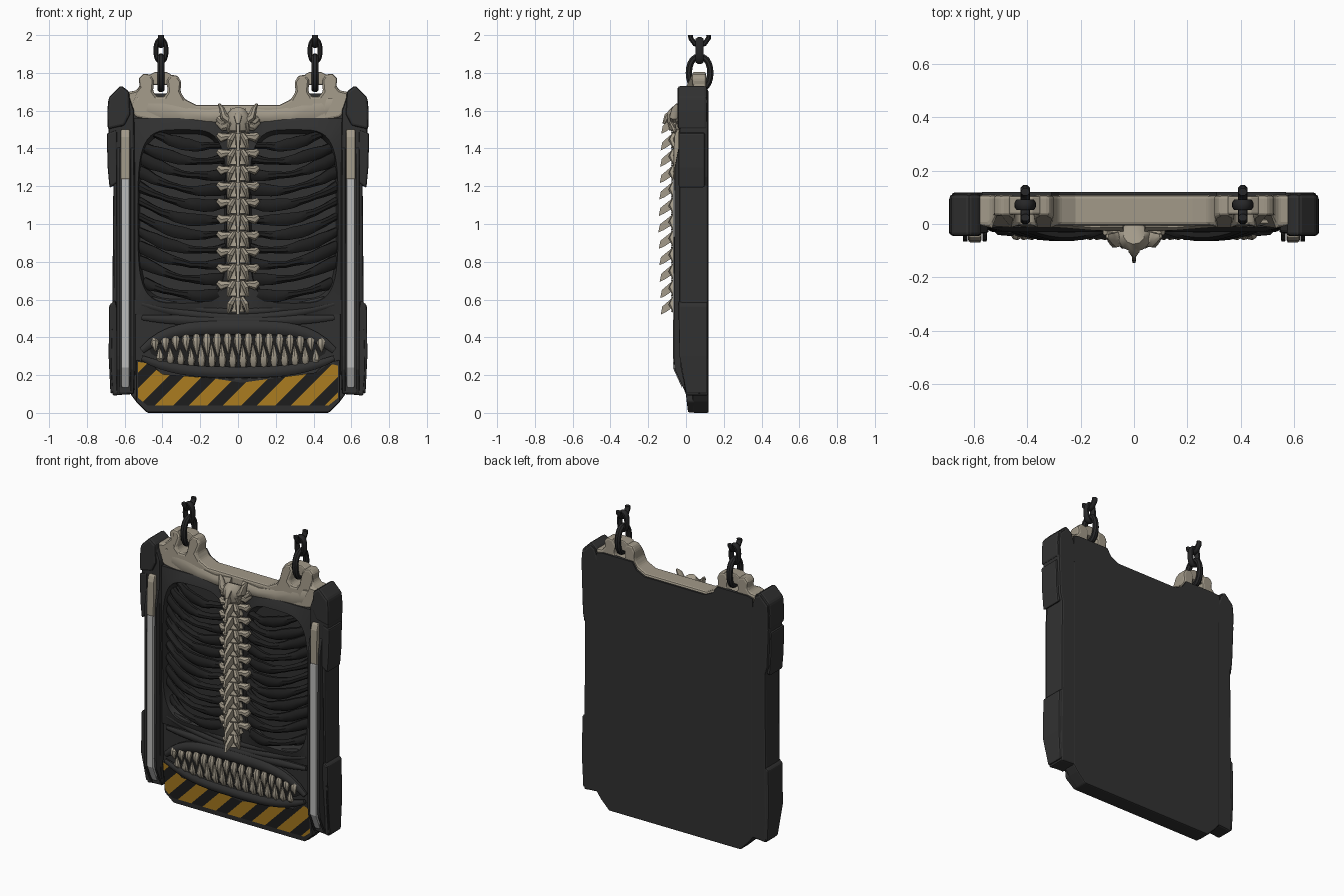
import bpy, bmesh, math, random
from mathutils import Vector

if "Cube" in bpy.data.objects:
    bpy.data.objects.remove(bpy.data.objects["Cube"])
random.seed(4)

def material(name, r, g, b):
    m = bpy.data.materials.new(name)
    m.diffuse_color = (r, g, b, 1)
    m.use_nodes = True
    m.node_tree.nodes["Principled BSDF"].inputs["Base Color"].default_value = m.diffuse_color
    return m

BODY = material("dark_grey_metal", .031, .031, .031)
BLACK = material("black_ribs", .014, .014, .014)
CHAIN = material("chain_iron", .02, .02, .021)
BONE = material("bone", .36, .32, .25)
STEEL = material("pale_steel", .50, .50, .49)
YELLOW = material("warning_yellow", .46, .23, .016)

def finish(bm, name, mats, mirror=False, bevel=0, smooth=False):
    bmesh.ops.recalc_face_normals(bm, faces=bm.faces[:])
    me = bpy.data.meshes.new(name)
    bm.to_mesh(me)
    bm.free()
    ob = bpy.data.objects.new(name, me)
    bpy.context.collection.objects.link(ob)
    for m in (mats if isinstance(mats, list) else [mats]):
        me.materials.append(m)
    if mirror:
        ob.modifiers.new("mirror", 'MIRROR').use_mirror_merge = False
    if bevel:
        b = ob.modifiers.new("bevel", 'BEVEL')
        b.width, b.segments = bevel, 2
    if smooth:
        bpy.ops.object.select_all(action='DESELECT')
        ob.select_set(True)
        bpy.context.view_layer.objects.active = ob
        bpy.ops.object.shade_smooth_by_angle(angle=math.radians(40))
    return ob

def add_prism(bm, pts, a, b, axis='y'):
    """Outline in xz pushed along y, or outline in yz pushed along x."""
    rows = [[bm.verts.new((p, d, q) if axis == 'y' else (d, p, q)) for p, q in pts] for d in (a, b)]
    n = len(pts)
    bm.faces.new(rows[0])
    bm.faces.new(rows[1][::-1])
    for i in range(n):
        bm.faces.new((rows[0][i], rows[0][(i + 1) % n], rows[1][(i + 1) % n], rows[1][i]))
    return rows[0] + rows[1]

def prism(name, pts, a, b, mat, axis='y', shape=None, **kw):
    bm = bmesh.new()
    for v in add_prism(bm, pts, a, b, axis):
        if shape:
            shape(v.co)
    return finish(bm, name, mat, **kw)

def add_tube(bm, path, radii, ref, sides=8, closed=False):
    """Sweep an elliptical section; radii are (across, along ref)."""
    path, ref, n = [Vector(p) for p in path], Vector(ref), len(path)
    rings = []
    for i, p in enumerate(path):
        if closed:
            t = path[(i + 1) % n] - path[i - 1]
        else:
            t = path[min(i + 1, n - 1)] - path[max(i - 1, 0)]
        t.normalize()
        s = t.cross(ref).normalized()
        u = s.cross(t)
        ra, rb = radii[i] if isinstance(radii, list) else radii
        rings.append([bm.verts.new(p + s * ra * math.cos(k * math.tau / sides + .4)
                                   + u * rb * math.sin(k * math.tau / sides + .4)) for k in range(sides)])
    for i in range(n if closed else n - 1):
        a, b = rings[i], rings[(i + 1) % n]
        for k in range(sides):
            bm.faces.new((a[k], a[(k + 1) % sides], b[(k + 1) % sides], b[k]))
    if not closed:
        bm.faces.new(rings[0])
        bm.faces.new(rings[-1][::-1])

def both(half):
    return half + [(-x, z) for x, z in reversed(half) if x > 0]

# back plate, and thin sheet behind the yoke
prism("back_plate", both([(.48, 0), (.54, .06), (.57, .1), (.57, 1.56)]), .035, .12, BODY, bevel=.008)
prism("back_sheet", both([(0, 1.615), (.22, 1.615), (.28, 1.645), (.31, 1.69), (.53, 1.69), (.57, 1.68),
                          (.57, 1.5)]), .1, .12, BODY)

# side columns with slanted foot
def foot(co):
    if co.z < .13 and co.y < 0:
        co.y = .0
column = [(.55, .1), (.63, .095), (.665, .09), (.672, .24), (.665, .6), (.66, 1.2), (.675, 1.25),
          (.685, 1.5), (.68, 1.66), (.62, 1.72), (.585, 1.7), (.55, 1.6), (.545, 1.2), (.545, .24)]
prism("side_column", column, -.035, .118, BODY, shape=foot, mirror=True, bevel=.012)
prism("shoulder_pad", [(.6, 1.52), (.69, 1.5), (.692, 1.6), (.685, 1.67), (.62, 1.735), (.575, 1.7), (.57, 1.58)],
      -.045, .112, BODY, mirror=True, bevel=.014)
prism("upper_pad", [(.635, 1.22), (.68, 1.19), (.69, 1.3), (.695, 1.48), (.64, 1.5)], -.04, .1, BODY,
      mirror=True, bevel=.01)
prism("lower_pad", [(.63, .12), (.675, .1), (.685, .3), (.682, .57), (.65, .6), (.63, .5)], -.04, .115, BODY,
      shape=foot, mirror=True, bevel=.01)
guard = [(0, .1), (-.06, .23), (-.066, .3), (-.06, 1.3), (-.04, 1.4), (0, 1.42)]
prism("rail_guard_outer", guard, .624, .642, BODY, 'x', mirror=True, bevel=.004)
prism("rail_guard_inner", guard, .552, .568, BODY, 'x', mirror=True, bevel=.004)

# pale rails with bone tops
prism("steel_rail", [(-.02, .13), (-.07, .24), (-.07, 1.24), (-.02, 1.24)], .574, .618, STEEL, 'x',
      mirror=True, bevel=.006)
prism("rail_top", [(-.02, 1.235), (-.068, 1.235), (-.064, 1.46), (-.05, 1.5), (-.02, 1.5)], .572, .622, BONE, 'x',
      mirror=True, bevel=.008)

# rib cage frame with rounded opening
bm = bmesh.new()
N, rings = 48, []
cx, cz = .295, 1.04
for s, y in ((0, .04), (0, -.012), (1.05, -.026), (1.0, -.03), (.95, .036)):
    ring = []
    for k in range(N):
        c, d = math.cos(k * math.tau / N), math.sin(k * math.tau / N)
        if s:
            f = lambda v: math.copysign(abs(v) ** .5, v)
            x, z = cx + .235 * s * f(c), cz + .46 * s * f(d)
        else:
            m = max(abs(c), abs(d))
            x, z = cx + .262 * c / m, cz + .52 * d / m
        ring.append(bm.verts.new((x, y, z)))
    rings.append(ring)
for a, b in zip(rings, rings[1:]):
    for k in range(N):
        bm.faces.new((a[k], a[(k + 1) % N], b[(k + 1) % N], b[k]))
finish(bm, "rib_cage_frame", BODY, mirror=True, smooth=True)

# ribs
bm = bmesh.new()
for i in range(11):
    z0 = .635 + i * .079
    rise = (.09 if i < 9 else .06) * (1 if i else .6)
    end = .525 - .035 * max(0, i - 8) - (.03 if i == 0 else 0)
    path, rad = [], []
    for j in range(13):
        t = j / 12
        x = .06 + (end - .06) * t
        z = z0 + rise * t ** 1.8 - .025 * math.sin(t * math.pi) + random.uniform(-.003, .003)
        path.append((x, .02 - .062 * math.sin(math.pi * min(1, t * 1.02)) ** .8 if t < .98 else .025, z))
        rad.append((.024, .027 + .009 * math.sin(t * 7 + i)))
    add_tube(bm, path, rad, (0, 0, 1), 8)
finish(bm, "ribs", BLACK, mirror=True, smooth=True)

# bone yoke with hanging eyes
yoke = both([(0, 1.63), (.22, 1.63), (.28, 1.66), (.305, 1.7), (.3, 1.75), (.318, 1.785), (.36, 1.79), (.378, 1.76),
             (.372, 1.7), (.39, 1.675), (.43, 1.675), (.45, 1.7), (.445, 1.76), (.46, 1.79), (.5, 1.797),
             (.527, 1.77), (.52, 1.73), (.54, 1.705), (.585, 1.7), (.578, 1.61), (.54, 1.565), (.46, 1.55),
             (.38, 1.53), (.3, 1.505), (.2, 1.52), (.1, 1.515), (0, 1.515)])
def yoke_depth(co):
    if co.y < .05 and co.z > 1.72:
        co.y = .03
prism("bone_yoke", yoke, -.005, .108, BONE, shape=yoke_depth, bevel=.012)
prism("eye_bridge", [(.35, 1.735), (.47, 1.735), (.47, 1.79), (.44, 1.805), (.38, 1.805), (.35, 1.79)],
      .035, .105, BONE, mirror=True, bevel=.008)
bm = bmesh.new()
add_tube(bm, [(.04, .0, 1.575), (.16, -.005, 1.57), (.28, .005, 1.575), (.4, .01, 1.6), (.54, .01, 1.63)],
         [(.03, .045), (.02, .035), (.02, .045), (.022, .06), (.012, .045)], (0, 0, 1))
finish(bm, "collar_bone", BONE, mirror=True, smooth=True)

# spine: bodies, wings and downward blades
bm = bmesh.new()
for i in range(12):
    z = .575 + i * .087
    w = .7 if i == 0 else 1
    add_tube(bm, [(0, -.03, z - .042), (0, -.03, z - .015), (0, -.03, z + .02), (0, -.03, z + .042)],
             [(.056 * w, .05), (.038 * w, .04), (.04 * w, .04), (.056 * w, .05)], (0, 1, 0), 10)
    for s in (-1, 1):
        if i:
            add_tube(bm, [(0, -.04, z + .005), (.06 * s, -.04, z + .018), (.085 * s, -.035, z + .012),
                          (.108 * s, -.03, z + .03)],
                     [(.02, .026), (.018, .018), (.02, .026), (.012, .014)], (0, 0, 1), 7)
        add_tube(bm, [(.02 * s, -.06, z + .035), (.042 * s, -.075, z), (.052 * s, -.06, z - .045)],
                 [(.012, .014), (.018, .018), (.008, .008)], (0, 1, 0), 6)
    reach = 1 - .018 * abs(i - 5)
    blade = [(-.03, .05), (-.075, .038), (-.138, -.012), (-.147, -.055), (-.118, -.042), (-.075, -.015), (-.03, -.03)]
    for v in add_prism(bm, [(y * reach, z + q) for y, q in blade], -.02, .02, 'x'):
        v.co.x *= 1 - .7 * min(1, abs(v.co.y) / .147)
finish(bm, "spine", BONE, smooth=True)

# top vertebra with horns
bm = bmesh.new()
add_tube(bm, [(0, -.04, 1.5), (0, -.045, 1.54), (0, -.05, 1.58), (0, -.04, 1.6)],
         [(.06, .05), (.075, .055), (.06, .055), (.04, .04)], (0, 1, 0), 10)
for s in (-1, 1):
    add_tube(bm, [(.03 * s, -.05, 1.54), (.075 * s, -.06, 1.57), (.085 * s, -.055, 1.61), (.1 * s, -.045, 1.635)],
             [(.03, .03), (.024, .03), (.016, .022), (.006, .008)], (0, 1, 0), 8)
    add_tube(bm, [(.03 * s, -.04, 1.53), (.08 * s, -.035, 1.515), (.112 * s, -.02, 1.54)],
             [(.025, .03), (.022, .024), (.01, .012)], (0, 0, 1), 8)
add_tube(bm, [(0, -.06, 1.6), (0, -.1, 1.57), (0, -.118, 1.53)], [(.016, .02), (.018, .022), (.008, .01)], (1, 0, 0), 8)
finish(bm, "top_vertebra", BONE, smooth=True)

# jaw: panel, dark mouth, lips, sinews
prism("jaw_panel", both([(.45, .15), (.545, .2), (.545, .6), (.3, .56), (0, .55)]), -.005, .05, BODY, bevel=.01)
prism("mouth_hollow", [(.47 * math.cos(k * math.tau / 28), .335 + .1 * math.sin(k * math.tau / 28))
                       for k in range(28)], -.012, .0, BLACK)
bm = bmesh.new()
xs = [-.51 + 1.02 * k / 20 for k in range(21)]
taper = lambda x, r: r * (1.05 - .6 * (abs(x) / .52) ** 4)
def lip(top, drop, power, r, y):
    add_tube(bm, [(x, y, top - drop * (abs(x) / .52) ** power) for x in xs],
             [(taper(x, r), taper(x, r * 1.25)) for x in xs], (0, 0, 1), 8)
lip(.45, .13, 4, .03, -.025)
lip(.215, -.08, 3, .024, -.03)
lip(.485, -.02, 2, .022, -.015)
lip(.505, -.075, 2, .018, -.012)
lip(.535, -.09, 2, .015, -.01)
finish(bm, "lips_and_sinews", BODY, smooth=True)

# teeth: two interlocking rows
bm = bmesh.new()
for i in range(17):
    x = -.44 + i * .055
    e = 1 - .55 * (abs(x) / .48) ** 3
    k = random.uniform(.85, 1.1) * e
    zt = .355 + .068 * e
    add_tube(bm, [(x, -.03, zt), (x, -.042, zt - .03 * k), (x, -.045, zt - .06 * k), (x + .004, -.04, zt - .115 * k)],
             [(.014, .012), (.023, .018), (.019, .016), (.004, .004)], (0, 1, 0), 7)
    if i < 16:
        x += .0275
        zb = .315 - .068 * e
        add_tube(bm, [(x, -.03, zb), (x, -.044, zb + .03 * k), (x, -.046, zb + .055 * k), (x - .004, -.04, zb + .11 * k)],
                 [(.016, .012), (.022, .017), (.018, .015), (.004, .004)], (0, 1, 0), 7)
finish(bm, "teeth", BONE, smooth=True)

# chin block and striped warning plate
slope = lambda z: .005 - .12 * (z - .05)
def lean(co):
    if co.y < .02:
        co.y = slope(co.z)
prism("chin_block", both([(.48, .003), (.54, .06), (.54, .28), (.46, .265), (.4, .2), (0, .18)]), 0, .11, BODY,
      shape=lean, bevel=.006)
outline = [(-.48, .04), (.48, .04), (.53, .08), (.53, .25), (.48, .262), (.42, .215), (.2, .185), (.02, .16),
           (-.15, .185), (-.4, .205), (-.47, .262), (-.53, .27), (-.53, .08)]
bm = bmesh.new()
bm.faces.new([bm.verts.new((x, slope(z) - .005, z)) for x, z in outline])
bmesh.ops.triangulate(bm, faces=bm.faces[:])
PERIOD, START, WIDE = .18, .06, .097
for k in range(-5, 5):
    for u in (START + k * PERIOD, START + k * PERIOD + WIDE):
        bmesh.ops.bisect_plane(bm, geom=bm.verts[:] + bm.edges[:] + bm.faces[:], dist=1e-5,
                               plane_co=(u, 0, 0), plane_no=(1, 0, -1))
for f in bm.faces:
    c = f.calc_center_median()
    f.material_index = 1 if (c.x - c.z - START) % PERIOD < WIDE else 0
finish(bm, "warning_plate", [BLACK, YELLOW])

# hanging chains
bm = bmesh.new()
CX, CY = .408, .072
def oval(hw, hh, n=20):
    for k in range(n):
        a = k * math.tau / n
        yield hw * math.copysign(abs(math.cos(a)) ** .8, math.cos(a)), hh * math.sin(a)
add_tube(bm, [(CX, CY + p, 1.8 + q) for p, q in oval(.057, .085)], (.018, .02), (1, 0, 0), 8, True)
add_tube(bm, [(CX + p, CY, 1.918 + q) for p, q in oval(.027, .058)], (.014, .022), (0, 1, 0), 8, True)
add_tube(bm, [(CX, CY + p, z) for p, z in ((-.048, 2), (-.048, 1.985), (-.025, 1.953), (0, 1.945), (.025, 1.953),
                                           (.048, 1.985), (.048, 2))], (.014, .018), (1, 0, 0), 8)
finish(bm, "hanging_chain", CHAIN, mirror=True, smooth=True)
